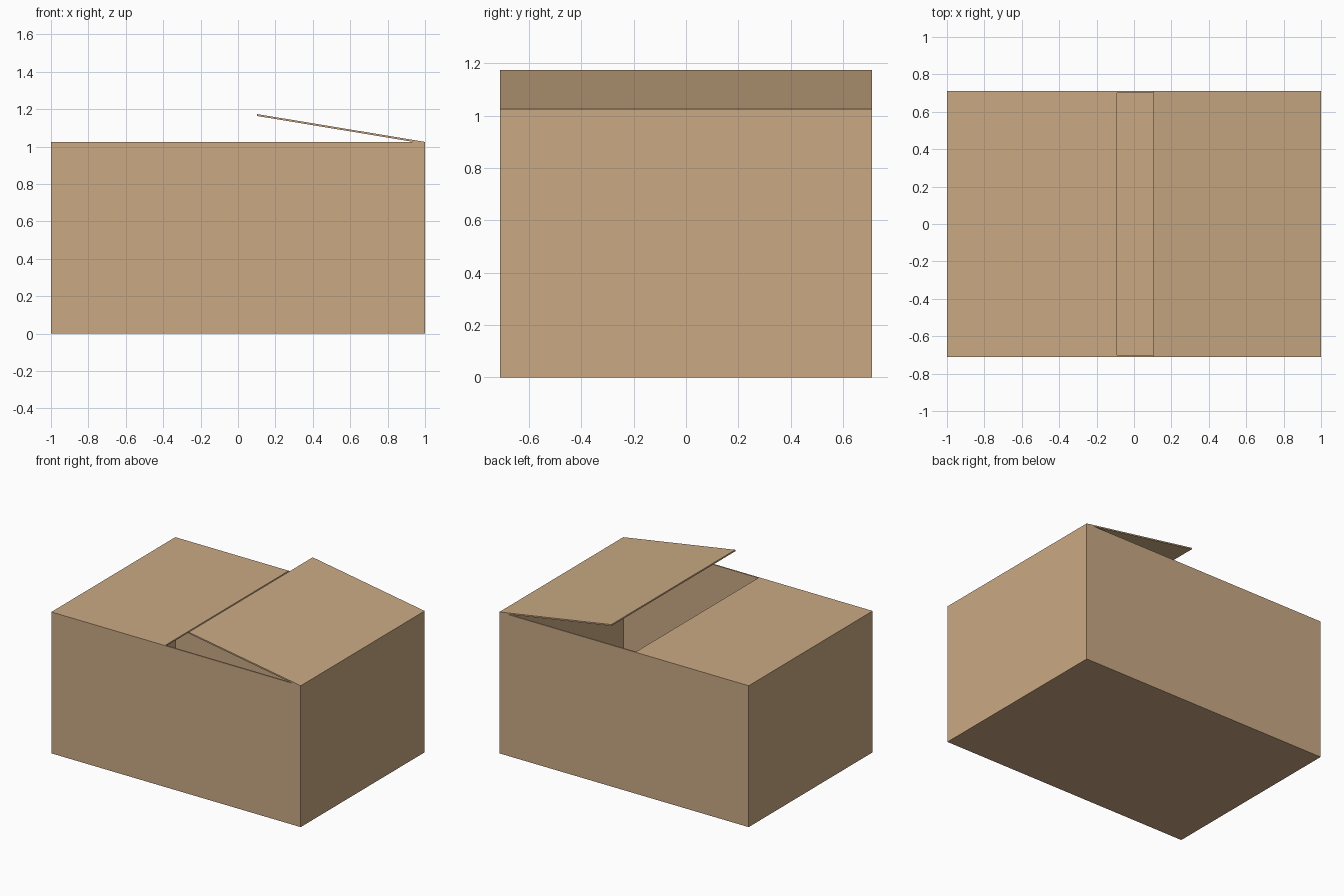
import bpy
import math
from mathutils import Matrix, Vector

if "Cube" in bpy.data.objects:
    bpy.data.objects.remove(bpy.data.objects["Cube"])

X, Y, H, T = 1.0, 0.71, 1.025, 0.01   # half width, half depth, height, card thickness
FLAP = 0.91

card = bpy.data.materials.new("cardboard")
card.diffuse_color = (0.59, 0.40, 0.23, 1)
card.use_nodes = True
card.node_tree.nodes["Principled BSDF"].inputs["Base Color"].default_value = card.diffuse_color


def panel(name, lo, hi):
    """Box-shaped sheet of card between two corners."""
    lo, hi = Vector(lo), Vector(hi)
    bpy.ops.mesh.primitive_cube_add(size=1)
    ob = bpy.context.object
    ob.name = name
    size = hi - lo
    ob.data.transform(Matrix.Translation((lo + hi) / 2) @ Matrix.Diagonal((*size, 1)))
    ob.data.materials.append(card)
    return ob


# hollow carton: one block with an inset, sunken top
carton = panel("carton_body", (-X, -Y, 0), (X, Y, H))
bpy.ops.object.mode_set(mode='EDIT')
bpy.ops.mesh.select_all(action='DESELECT')
bpy.ops.object.mode_set(mode='OBJECT')
for p in carton.data.polygons:
    p.select = p.normal.z > 0.9
bpy.ops.object.mode_set(mode='EDIT')
bpy.ops.mesh.inset(thickness=T)
bpy.ops.mesh.extrude_region_move(TRANSFORM_OT_translate={"value": (0, 0, T - H)})
bpy.ops.object.mode_set(mode='OBJECT')

# closed left flap, flush between the walls
panel("left_flap", (-X + T, -Y + T, H - T), (-X + FLAP, Y - T, H))

# raised right flap, hinged on the top right edge
right = panel("right_flap", (-FLAP, -Y, -T), (0, Y, 0))
right.data.transform(Matrix.Rotation(math.radians(9.4), 4, 'Y'))
right.location = (X, 0, H)
